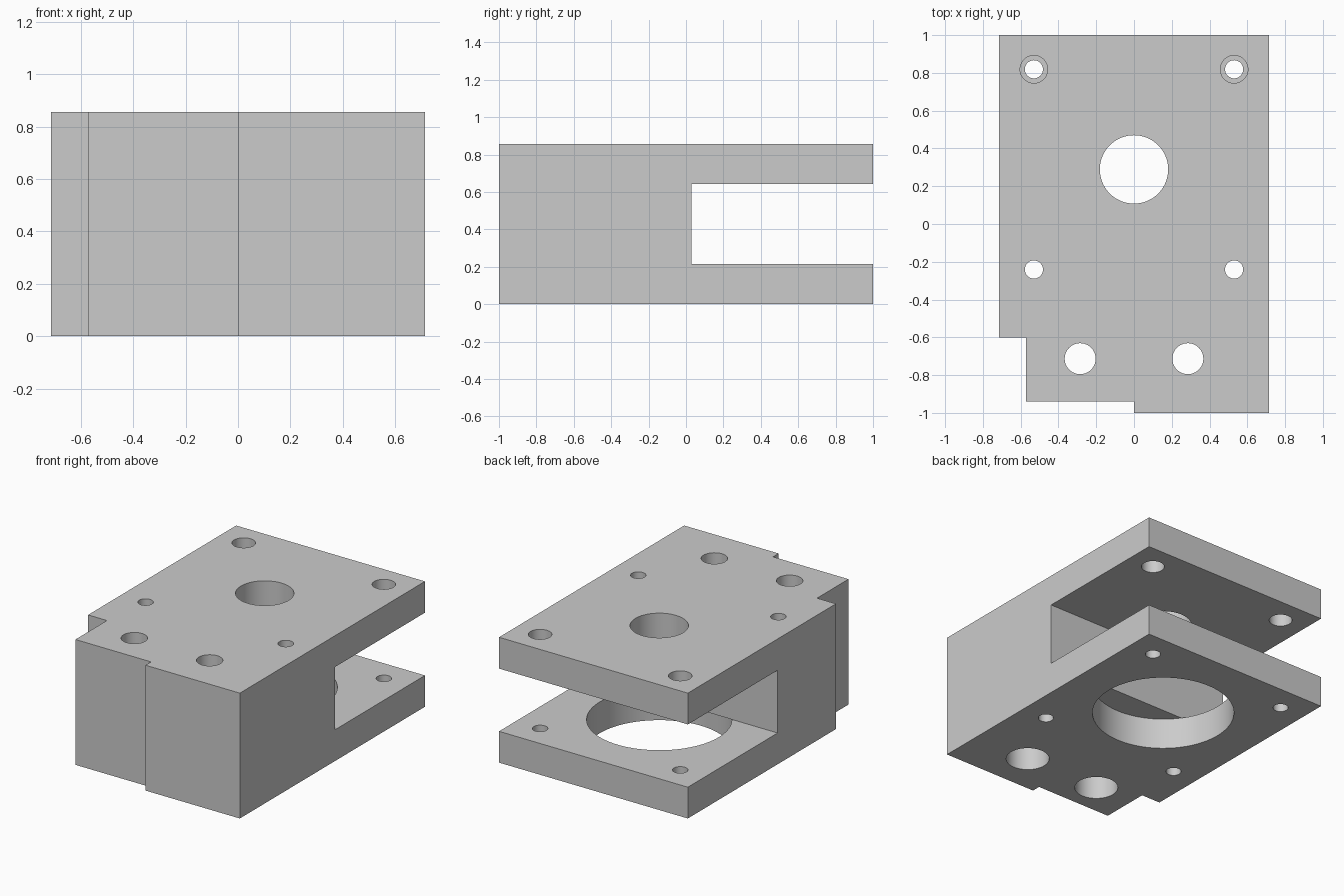
import bpy, bmesh, math

old = bpy.data.objects.get("Cube")
if old:
    bpy.data.objects.remove(old, do_unlink=True)

HEIGHT, FLOOR, CEILING = 0.857, 0.214, 0.643
HALF_X, BORE_Y, BOLT = 0.714, 0.289, 0.53

grey = bpy.data.materials.new("machined grey")
grey.use_nodes = True
colour = (0.6, 0.6, 0.6, 1)
grey.diffuse_color = colour
grey.node_tree.nodes["Principled BSDF"].inputs["Base Color"].default_value = colour


def extrude(name, outline, z0, z1):
    """Prism from an xy outline."""
    bm = bmesh.new()
    face = bm.faces.new([bm.verts.new((x, y, z0)) for x, y in outline])
    top = bmesh.ops.extrude_face_region(bm, geom=[face])["geom"]
    verts = [v for v in top if isinstance(v, bmesh.types.BMVert)]
    bmesh.ops.translate(bm, verts=verts, vec=(0, 0, z1 - z0))
    bmesh.ops.recalc_face_normals(bm, faces=bm.faces)
    mesh = bpy.data.meshes.new(name)
    bm.to_mesh(mesh)
    bm.free()
    mesh.materials.append(grey)
    obj = bpy.data.objects.new(name, mesh)
    bpy.context.collection.objects.link(obj)
    return obj


def cut(cutter):
    """Subtract a cutter from the block, then discard it."""
    cutter.hide_render = True
    mod = block.modifiers.new(cutter.name, "BOOLEAN")
    mod.operation, mod.solver, mod.object = "DIFFERENCE", "EXACT", cutter
    bpy.context.view_layer.objects.active = block
    bpy.ops.object.modifier_apply(modifier=mod.name)
    bpy.data.objects.remove(cutter, do_unlink=True)


def drill(name, x, y, radius, z0, z1, sides=48):
    angles = [math.tau * i / sides for i in range(sides)]
    circle = [(x + radius * math.cos(a), y + radius * math.sin(a)) for a in angles]
    cut(extrude(name, circle, z0, z1))


# Block with the stepped front and notched corner
block = extrude("clamp_block", [
    (-HALF_X, 1), (-HALF_X, -0.6), (-0.571, -0.6), (-0.571, -0.94),
    (0, -0.94), (0, -1), (HALF_X, -1), (HALF_X, 1)], 0, HEIGHT)

# Wide bore through the lower plate, stopping at the slot floor
drill("lower_bore", 0, BORE_Y, 0.45, -0.1, FLOOR, 96)

# Slot open to the back and both sides
cut(extrude("slot", [(-1, 0.03), (1, 0.03), (1, 1.2), (-1, 1.2)], FLOOR, CEILING))

# Shaft hole through the upper plate
drill("shaft_hole", 0, BORE_Y, 0.181, 0.5, 1, 64)

for side in (-1, 1):
    # Bolt holes around the bore, with wider access holes above the back pair
    drill("back_bolt", side * BOLT, BORE_Y + BOLT, 0.048, -0.1, 0.4)
    drill("back_access", side * BOLT, BORE_Y + BOLT, 0.073, 0.5, 1)
    drill("front_bolt", side * BOLT, BORE_Y - BOLT, 0.048, -0.1, 1)
    # Mounting holes, counterbored from below
    drill("mount_hole", side * 0.285, -0.713, 0.082, -0.1, 1)
    drill("mount_counterbore", side * 0.285, -0.713, 0.137, -0.1, 0.43)

# Smooth hole walls, sharp edges
bpy.ops.object.select_all(action="DESELECT")
block.select_set(True)
bpy.context.view_layer.objects.active = block
bpy.ops.object.shade_smooth_by_angle(angle=math.radians(30))
